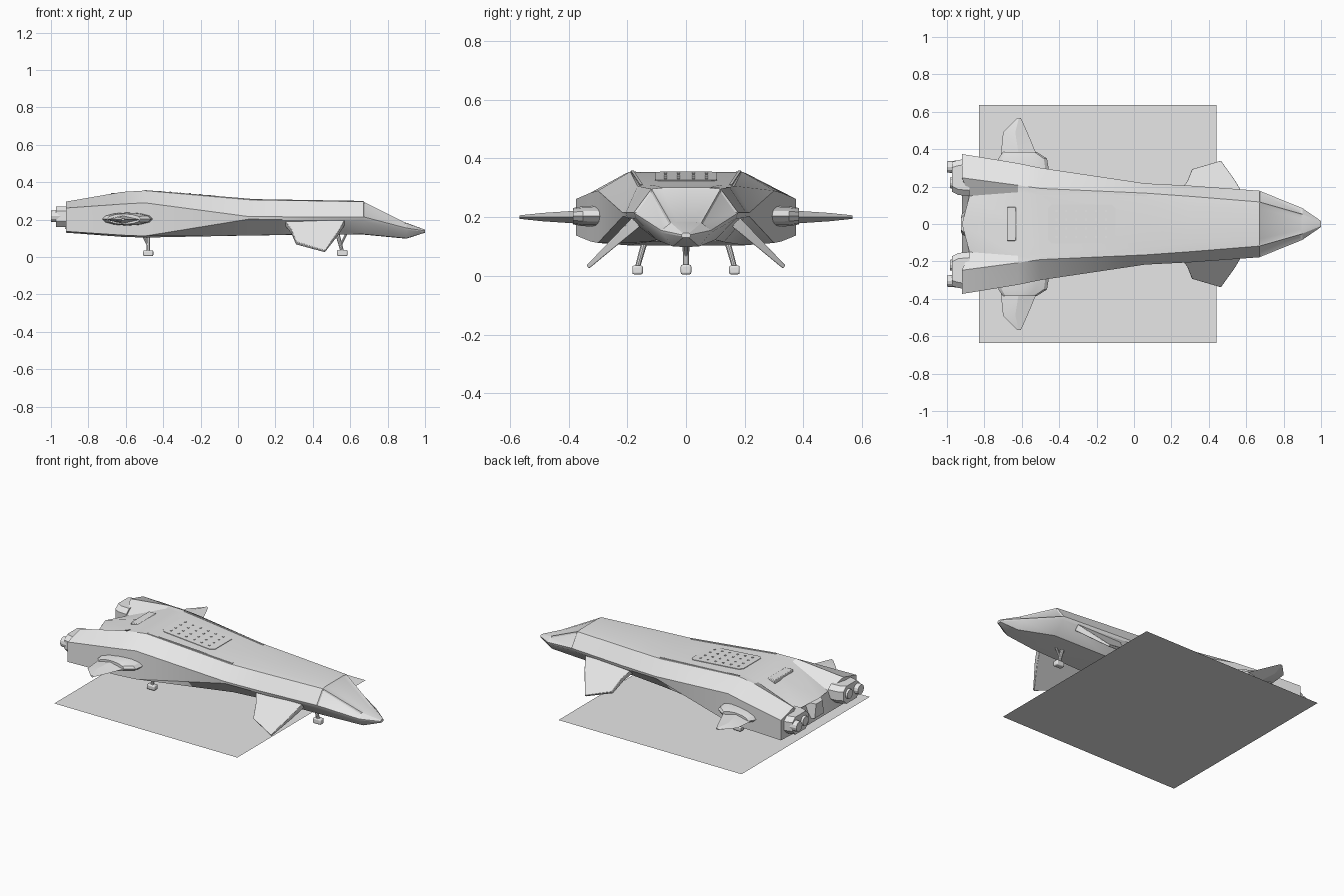
import bpy, bmesh, math
from mathutils import Vector

if "Cube" in bpy.data.objects:
    bpy.data.objects.remove(bpy.data.objects["Cube"])

grey = bpy.data.materials.new("hull grey")
grey.diffuse_color = (0.8, 0.8, 0.8, 1)
grey.use_nodes = True
grey.node_tree.nodes["Principled BSDF"].inputs["Base Color"].default_value = grey.diffuse_color


def finish(name, bm, smooth=True, bevel=0, normals=True):
    if normals:
        bmesh.ops.recalc_face_normals(bm, faces=bm.faces)
    me = bpy.data.meshes.new(name)
    bm.to_mesh(me)
    bm.free()
    ob = bpy.data.objects.new(name, me)
    bpy.context.collection.objects.link(ob)
    me.materials.append(grey)
    if bevel:
        m = ob.modifiers.new("bevel", 'BEVEL')
        m.width, m.segments = bevel, 2
    if smooth:
        bpy.ops.object.select_all(action='DESELECT')
        ob.select_set(True)
        bpy.context.view_layer.objects.active = ob
        bpy.ops.object.shade_smooth_by_angle(angle=math.radians(25))
    return ob


def loft(name, rings, bevel=0):
    """Skin a list of equal-length rings and cap both ends."""
    bm = bmesh.new()
    vs = [[bm.verts.new(p) for p in r] for r in rings]
    n = len(rings[0])
    for a, b in zip(vs, vs[1:]):
        for i in range(n):
            j = (i + 1) % n
            bm.faces.new((a[i], a[j], b[j], b[i]))
    bm.faces.new(vs[0])
    bm.faces.new(vs[-1])
    return finish(name, bm, bevel=bevel)


def box(name, x, y, z, bevel=0):
    return loft(name, [[(x[0], y[i], z[j]) for i, j in ((0, 0), (1, 0), (1, 1), (0, 1))],
                       [(x[1], y[i], z[j]) for i, j in ((0, 0), (1, 0), (1, 1), (0, 1))]], bevel)


def tube(name, a, b, r1, r2, n=10):
    a, b = Vector(a), Vector(b)
    q = (b - a).to_track_quat('Z', 'Y')
    ring = lambda c, r: [c + q @ Vector((r * math.cos(t * math.tau / n), r * math.sin(t * math.tau / n), 0))
                         for t in range(n)]
    return loft(name, [ring(a, r1), ring(b, r2)])


# Hull stations: x, deck centre z, deck edge, ridge, chine, lower chine, keel edge (y, z), keel z
stations = [
    (1.0, .146, (.006, .146), (.011, .145), (.016, .14), (.016, .135), (.01, .13), .13),
    (.9, .183, (.03, .183), (.052, .181), (.085, .155), (.083, .146), (.045, .1), .098),
    (.67, .3, (.08, .3), (.118, .296), (.178, .215), (.17, .195), (.1, .122), .12),
    (.3, .306, (.1, .306), (.148, .302), (.205, .215), (.2, .198), (.11, .12), .118),
    (.06, .31, (.125, .31), (.165, .306), (.217, .216), (.215, .203), (.13, .115), .115),
    (-.5, .355, (.155, .354), (.19, .355), (.3, .29), (.3, .112), (.2, .104), .104),
    (-.62, .345, (.17, .343), (.207, .348), (.325, .283), (.325, .117), (.21, .108), .108),
    (-.92, .255, (.15, .235), (.247, .296), (.374, .262), (.374, .137), (.23, .13), .13),
]
bm = bmesh.new()
rings = []
for x, zt, d, t, c, l, b, zb in stations:
    half = [d, t, c, l, b]
    pts = [(0, zt)] + half + [(0, zb)] + [(-y, z) for y, z in reversed(half)]
    rear = x < -.9
    rings.append([bm.verts.new((x + (.04 if rear and i in (1, 11) else 0), y, z))
                  for i, (y, z) in enumerate(pts)])
glass, windscreen = [], []
for s, (a, b) in enumerate(zip(rings, rings[1:])):
    for i in range(12):
        j = (i + 1) % 12
        f = bm.faces.new((a[i], a[j], b[j], b[i]))
        if s == 1:
            if i in (2, 9):
                glass.append(f)
            elif i in (0, 1, 10, 11):
                windscreen.append(f)
bm.faces.new(rings[0])
r = rings[-1]
bm.faces.new(r[1:6])
bm.faces.new(r[7:12])
bm.faces.new((r[0], r[1], r[5], r[6], r[7], r[11]))
bmesh.ops.recalc_face_normals(bm, faces=bm.faces)
# Recessed cockpit panes
bmesh.ops.inset_individual(bm, faces=glass, thickness=.012, depth=-.004)
bmesh.ops.inset_region(bm, faces=windscreen, thickness=.01, depth=-.003)
finish("hull", bm, normals=False)


def deck_z(x):
    return .31 + (.06 - x) / .56 * .045


# Dorsal service panel with rows of fasteners
loft("dorsal_panel", [[(x, y, deck_z(x) + dz) for y, dz in ((-w, -.004), (w, -.004), (w, .003), (-w, .003))]
                      for x, w in ((-.1, .085), (-.12, .105), (-.44, .105), (-.46, .085))])
for i in range(6):
    x = -.15 - i * .053
    for y in (-.07, -.025, .025, .07):
        box("panel_fastener", (x - .005, x + .005), (y - .005, y + .005), (deck_z(x), deck_z(x) + .006))
box("rear_deck_vent", (-.68, -.63), (-.09, .09), (.315, .342), .004)

for s in (1, -1):
    # Deck edge rails
    loft("deck_rail", [[(x, s * (y + dy), z + dz) for dy, dz in ((-.005, -.006), (.005, -.006), (.005, .003), (-.005, .003))]
                       for x, y, z in ((.07, .152, .308), (-.5, .183, .355))])

    # Rear wing: rounded root fairing and tapered blade
    prof = [(math.cos(k * math.tau / 12), math.sin(k * math.tau / 12)) for k in range(12)]
    loft("wing_fairing", [[(cx + u * hx, s * y, .203 + v * hz) for u, v in prof]
                          for y, cx, hx, hz in ((.26, -.59, .14, .036), (.35, -.595, .13, .034),
                                                (.385, -.61, .09, .028))])
    loft("rear_wing", [[(lead, s * y, .2), ((lead + trail) / 2, s * y, .2 + h), (trail, s * y, .2),
                        ((lead + trail) / 2, s * y, .2 - h)]
                       for y, lead, trail, h in ((.27, -.45, -.72, .028), (.37, -.52, -.712, .022),
                                                 (.49, -.57, -.7, .014), (.567, -.605, -.625, .006))])

    # Drooped forward fin
    outline = [(.57, .17), (.54, .225), (.465, .335), (.31, .287), (.285, .22), (.25, .17)]
    loft("forward_fin", [[(x, s * (y + k * .67 * h), .183 - (y - .17) * .93 + k * .74 * h)
                          for x, y in outline for h in [.02 - (y - .17) * .08]] for k in (1, -1)], .003)

    # Engine block, nozzle and inner thruster
    loft("engine_block", [[(x, s * y, z) for y, z in ((a, .19), (a + .03, .16), (b - .03, .16), (b, .19),
                                                      (b, .245), (b - .03, .27), (a + .03, .27), (a, .245))]
                          for x, a, b in ((-.88, .15, .35), (-.94, .155, .342), (-.972, .172, .332))])
    tube("engine_nozzle", (-.95, s * .305, .218), (-1.0, s * .305, .218), .034, .03, 12)
    tube("inner_thruster", (-.95, s * .22, .218), (-.985, s * .22, .218), .034, .028, 12)

    # Rear landing leg
    tube("rear_leg", (-.48, s * .14, .12), (-.48, s * .165, .03), .011, .009)
    tube("rear_leg_brace", (-.505, s * .142, .11), (-.48, s * .16, .06), .006, .006, 8)
    box("rear_foot", (-.507, -.453), (s * .165 - .018, s * .165 + .018), (.005, .035), .006)

# Tail block between the engines
loft("tail_block", [[(x, -w, .15), (x, w, .15), (x, w * .7, h), (x, -w * .7, h)]
                    for x, w, h in ((-.86, .12, .255), (-.925, .045, .235))])

# Nose landing leg
tube("nose_leg", (.53, 0, .13), (.557, 0, .03), .012, .01)
tube("nose_leg_brace", (.58, 0, .125), (.552, 0, .07), .006, .006, 8)
box("nose_foot", (.53, .585), (-.018, .018), (.005, .038), .006)

# Flat landing pad under the craft
bm = bmesh.new()
bm.faces.new([bm.verts.new(p) for p in ((-.83, -.635, 0), (.44, -.635, 0), (.44, .635, 0), (-.83, .635, 0))])
finish("landing_pad", bm, smooth=False, normals=False)
